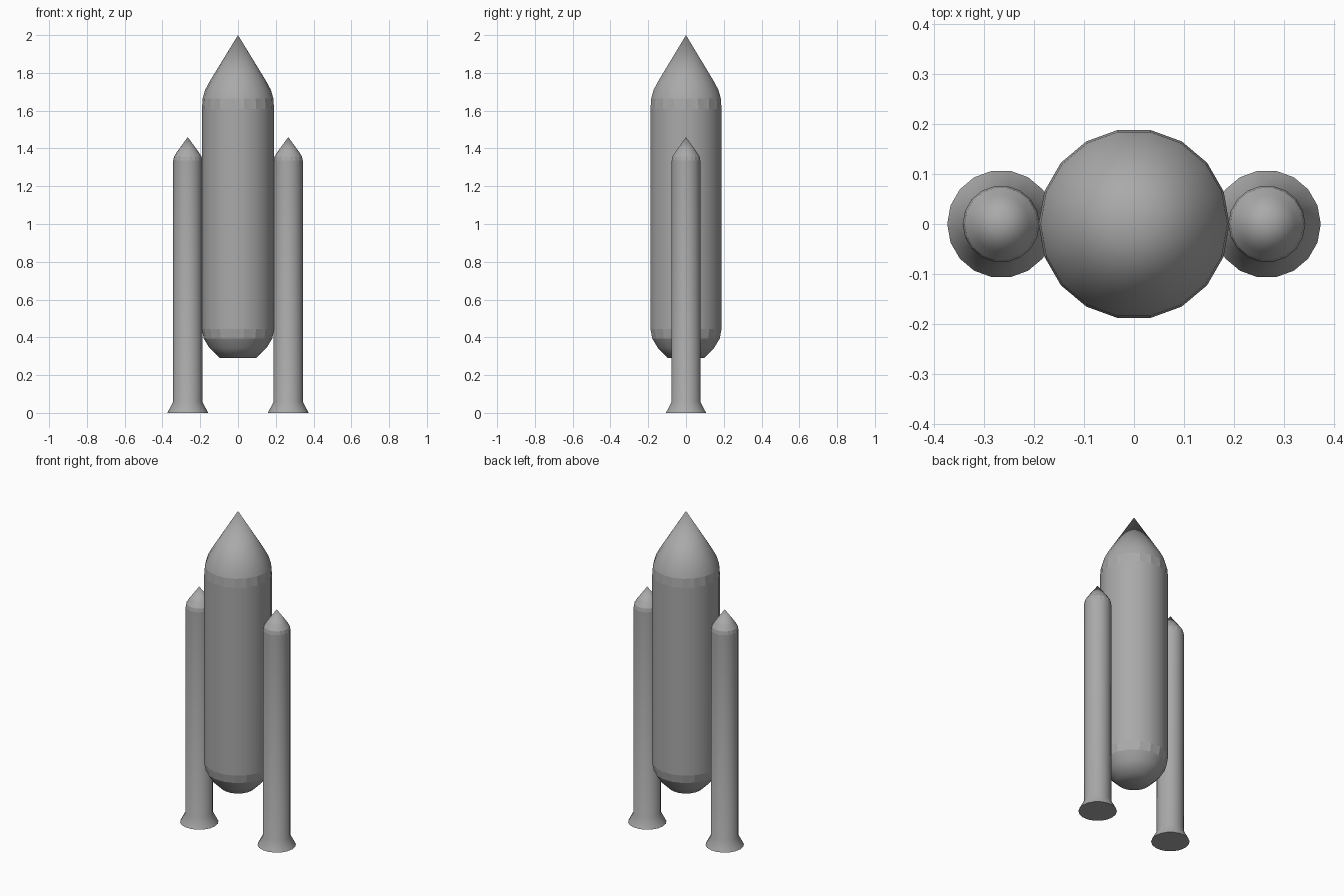
import bpy, bmesh, math

if "Cube" in bpy.data.objects:
    bpy.data.objects.remove(bpy.data.objects["Cube"])

SIDES = 18

grey = bpy.data.materials.new("dark_grey")
grey.diffuse_color = (0.4, 0.4, 0.4, 1)
grey.use_nodes = True
grey.node_tree.nodes["Principled BSDF"].inputs["Base Color"].default_value = grey.diffuse_color


def lathe(name, profile, x=0.0, flat_bands=(), sharp_base=True):
    """Closed 18-sided turned body from (radius, z) points, bottom to top, ending in a tip."""
    bm = bmesh.new()
    rings = []
    for r, z in profile[:-1]:
        rings.append([bm.verts.new((r * math.cos(2 * math.pi * i / SIDES),
                                    r * math.sin(2 * math.pi * i / SIDES), z))
                      for i in range(SIDES)])
    tip = bm.verts.new((0, 0, profile[-1][1]))
    base = bm.faces.new(rings[0][::-1])
    base.smooth = not sharp_base
    for band, (a, b) in enumerate(zip(rings, rings[1:])):
        for i in range(SIDES):
            j = (i + 1) % SIDES
            f = bm.faces.new((a[i], a[j], b[j], b[i]))
            f.smooth = band not in flat_bands
    for i in range(SIDES):
        f = bm.faces.new((rings[-1][i], rings[-1][(i + 1) % SIDES], tip))
        f.smooth = True
    for e in base.edges:
        e.smooth = not sharp_base
    bm.normal_update()
    mesh = bpy.data.meshes.new(name)
    bm.to_mesh(mesh)
    bm.free()
    mesh.materials.append(grey)
    obj = bpy.data.objects.new(name, mesh)
    obj.location.x = x
    bpy.context.collection.objects.link(obj)
    return obj


# Central fuel tank: rounded base, long barrel, curved shoulder and pointed nose
lathe("main_tank", [
    (0.097, 0.29), (0.152, 0.345), (0.182, 0.395), (0.191, 0.445),
    (0.191, 1.61), (0.187, 1.665), (0.174, 1.71), (0.153, 1.75), (0, 2.0),
], flat_bands=(2, 4), sharp_base=False)

# Side boosters: flared skirt, slim barrel and pointed cap
for side, label in ((-1, "left"), (1, "right")):
    lathe(label + "_booster", [
        (0.108, 0.0), (0.077, 0.06),
        (0.077, 1.335), (0.073, 1.357), (0.057, 1.382), (0, 1.46),
    ], x=side * 0.266, flat_bands=(2,))
